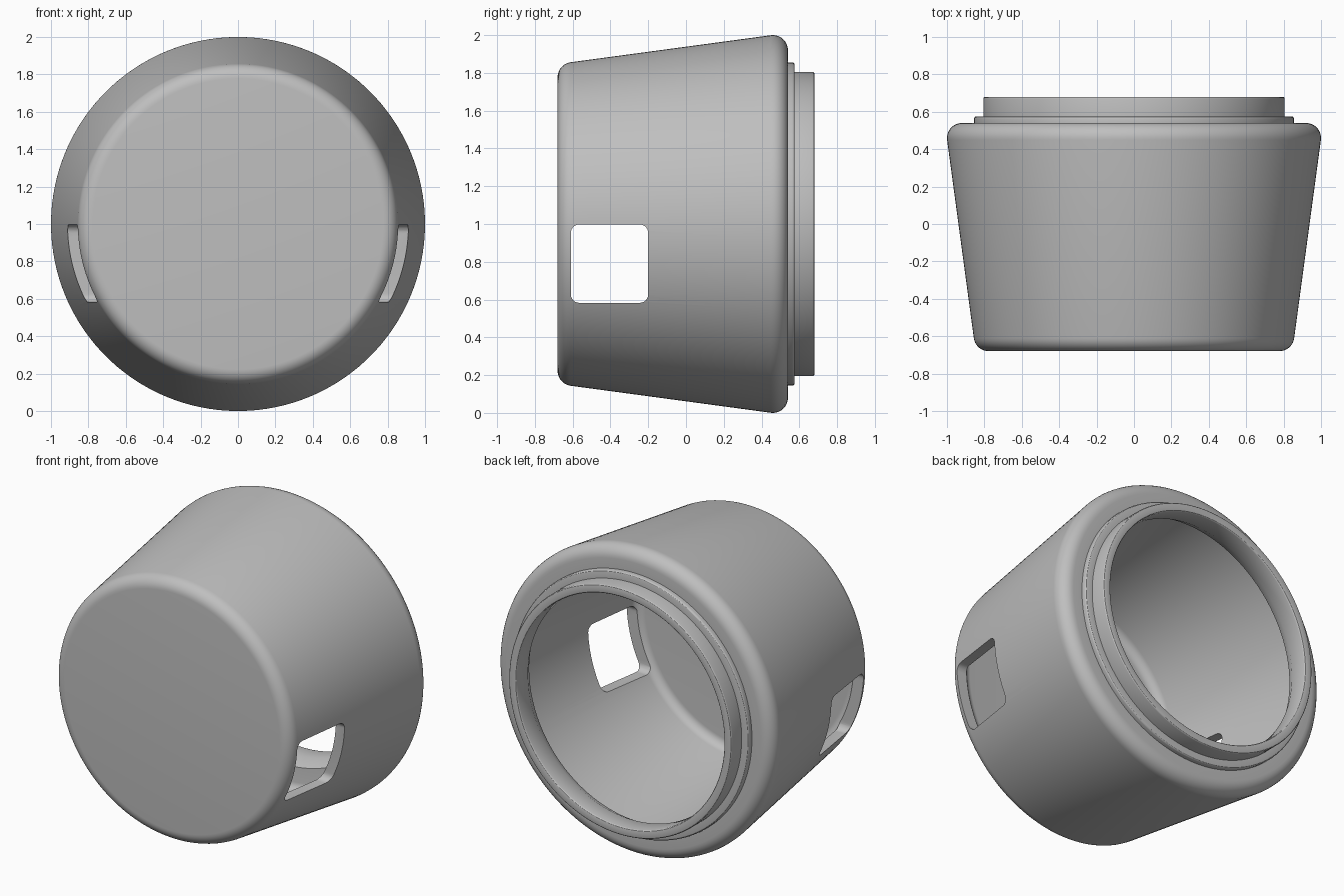
import bpy, bmesh, math
from mathutils import Vector

cube = bpy.data.objects.get("Cube")
if cube:
    bpy.data.objects.remove(cube, do_unlink=True)

SEGMENTS = 160

grey = bpy.data.materials.new("plain_grey")
grey.use_nodes = True
colour = (0.52, 0.52, 0.52, 1)
grey.diffuse_color = colour
bsdf = next(n for n in grey.node_tree.nodes if n.type == 'BSDF_PRINCIPLED')
bsdf.inputs["Base Color"].default_value = colour


def fillet(before, corner, after, radius, steps):
    """Points of a round that replaces one profile corner."""
    a, b, c = Vector(before), Vector(corner), Vector(after)
    u, v = (a - b).normalized(), (c - b).normalized()
    half = u.angle(v) / 2
    centre = b + (u + v).normalized() * radius / math.sin(half)
    start = b + u * radius / math.tan(half) - centre
    end = b + v * radius / math.tan(half) - centre
    sweep = start.angle(end)
    return [centre + (start * math.sin(sweep * (1 - t)) + end * math.sin(sweep * t)) / math.sin(sweep)
            for t in (i / steps for i in range(steps + 1))]


def link(name, bm):
    bmesh.ops.recalc_face_normals(bm, faces=bm.faces)
    mesh = bpy.data.meshes.new(name)
    bm.to_mesh(mesh)
    bm.free()
    obj = bpy.data.objects.new(name, mesh)
    bpy.context.collection.objects.link(obj)
    return obj


def lathe(name, profile):
    """Turn a (radius, y) profile about the front-to-back axis, capping both ends."""
    bm = bmesh.new()
    angles = [2 * math.pi * i / SEGMENTS for i in range(SEGMENTS)]
    rings = [[bm.verts.new((r * math.cos(a), y, 1 + r * math.sin(a))) for a in angles]
             for r, y in profile]
    for low, high in zip(rings, rings[1:]):
        for i in range(SEGMENTS):
            j = (i + 1) % SEGMENTS
            bm.faces.new((low[i], low[j], high[j], high[i]))
    bm.faces.new(rings[0])
    bm.faces.new(rings[-1])
    return link(name, bm)


# Corners of the wall section: radius, y, rounding radius
corners = [
    (0.847, -0.68, 0.08), (1.0115, 0.54, 0.08),                     # tapered outside
    (0.855, 0.54, 0), (0.855, 0.575, 0.012), (0.805, 0.575, 0),     # shoulder step
    (0.805, 0.68, 0.01), (0.75, 0.68, 0.01), (0.75, 0.56, 0),       # neck
    (0.79, 0.49, 0), (0.94, 0.48, 0.05), (0.79, -0.63, 0.06),       # hollow inside
]
path = [(0, -0.68)] + [c[:2] for c in corners] + [(0, -0.63)]
profile = []
for before, (r, y, radius), after in zip(path, corners, path[2:]):
    if radius:
        profile += fillet(before, (r, y), after, radius, 8 if radius > 0.02 else 3)
    else:
        profile.append(Vector((r, y)))
housing = lathe("housing", profile)
housing.data.materials.append(grey)

# Rounded square opening through both side walls
bm = bmesh.new()
bmesh.ops.create_cube(bm, size=1)
for v in bm.verts:
    v.co = (v.co.x * 2.4, v.co.y * 0.41 - 0.405, v.co.z * 0.415 + 0.79)
long_edges = [e for e in bm.edges if abs(e.verts[0].co.x - e.verts[1].co.x) > 1]
bmesh.ops.bevel(bm, geom=long_edges, offset=0.045, segments=6, profile=0.5, affect='EDGES')
cutter = link("window_cutter", bm)
cutter.hide_render = True

cut = housing.modifiers.new("side_windows", 'BOOLEAN')
cut.object = cutter
cut.operation = 'DIFFERENCE'
cut.solver = 'EXACT'

bpy.ops.object.select_all(action='DESELECT')
housing.select_set(True)
bpy.context.view_layer.objects.active = housing
bpy.ops.object.modifier_apply(modifier=cut.name)
bpy.data.objects.remove(cutter, do_unlink=True)
bpy.ops.object.shade_smooth_by_angle(angle=math.radians(30))
